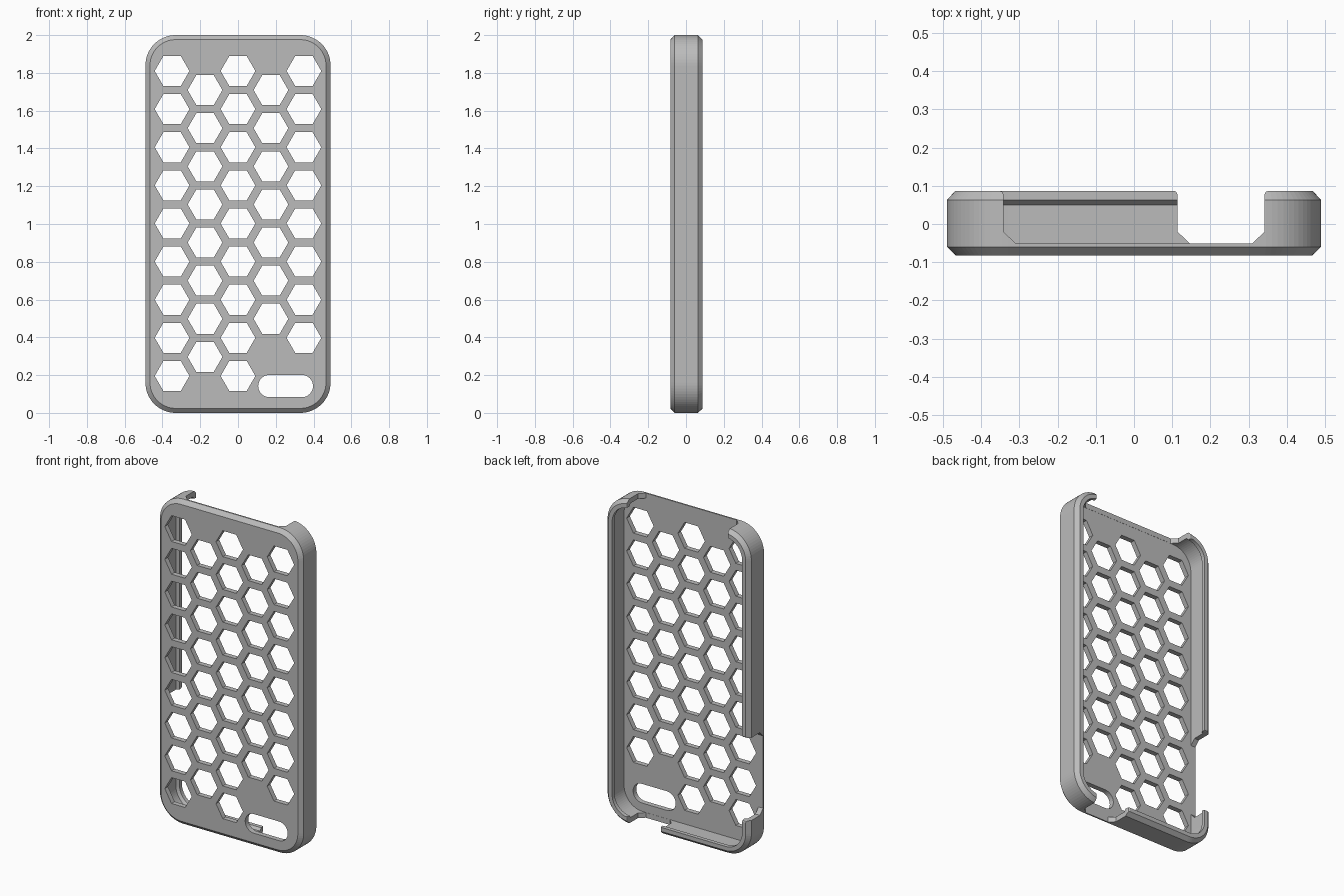
import bpy
import bmesh
from math import cos, sin, pi, radians
from mathutils import Vector

HALF_W, HEIGHT, CORNER = 0.49, 2.0, 0.16
FLOOR_Y, BACK_Y = -0.052, 0.087

default = bpy.data.objects.get("Cube")
if default:
    bpy.data.objects.remove(default)

grey = bpy.data.materials.new("plain_grey")
grey.use_nodes = True
colour = (0.5, 0.5, 0.5, 1)
grey.diffuse_color = colour
grey.node_tree.nodes["Principled BSDF"].inputs["Base Color"].default_value = colour


def make_object(name, bm):
    bmesh.ops.recalc_face_normals(bm, faces=bm.faces)
    mesh = bpy.data.meshes.new(name)
    bm.to_mesh(mesh)
    bm.free()
    obj = bpy.data.objects.new(name, mesh)
    bpy.context.collection.objects.link(obj)
    return obj


def loft(bm, rings):
    """Skin a stack of equal point rings and cap both ends."""
    loops = [[bm.verts.new(p) for p in ring] for ring in rings]
    n = len(loops[0])
    for a, b in zip(loops, loops[1:]):
        for i in range(n):
            j = (i + 1) % n
            bm.faces.new((a[i], a[j], b[j], b[i]))
    bm.faces.new(loops[0])
    bm.faces.new(loops[-1])


def rounded_outline(inset, y, steps=16):
    r = CORNER - inset
    cx, cz = HALF_W - CORNER, HEIGHT / 2 - CORNER
    ring = []
    for k, (sx, sz) in enumerate([(1, 1), (-1, 1), (-1, -1), (1, -1)]):
        for s in range(steps + 1):
            a = (k + s / steps) * pi / 2
            ring.append((sx * cx + r * cos(a), y, HEIGHT / 2 + sz * cz + r * sin(a)))
    return ring


def punch(bm, outline):
    """Prism through the front panel from an x, z outline."""
    loft(bm, [[(x, y, z) for x, z in outline] for y in (-0.2, 0)])


def wall_notch(bm, centre, along, across, half):
    """Opening in a wall: sloped corners at the floor, flared at the lip."""
    section = [(half - 0.032, FLOOR_Y + 0.001), (half, -0.02), (half, BACK_Y - 0.01),
               (half + 0.003, BACK_Y - 0.003), (half + 0.01, BACK_Y), (half + 0.01, 0.2)]
    section += [(-u, y) for u, y in reversed(section)]
    loft(bm, [[Vector(centre) + along * u + across * d + Vector((0, y, 0))
               for u, y in section] for d in (-0.09, 0.09)])


def subtract(target, cutter):
    cutter.hide_render = True
    mod = target.modifiers.new("cut", "BOOLEAN")
    mod.operation = "DIFFERENCE"
    mod.solver = "EXACT"
    mod.object = cutter
    graph = bpy.context.evaluated_depsgraph_get()
    mesh = bpy.data.meshes.new_from_object(target.evaluated_get(graph))
    target.modifiers.clear()
    target.data = mesh
    bpy.data.objects.remove(cutter)


# Tray: bevelled outer shell, inward lip, hollow interior
bm = bmesh.new()
profile = [(0.024, -0.083), (0, -0.06), (0, 0.063), (0.022, BACK_Y),
           (0.047, BACK_Y), (0.047, 0.063), (0.0315, 0.05), (0.0315, FLOOR_Y)]
loft(bm, [rounded_outline(inset, y) for inset, y in profile])
case = make_object("phone_case", bm)

# Honeycomb holes: columns with their own cell counts
bm = bmesh.new()
for column, count in enumerate([9, 8, 9, 7, 8]):
    x = (column - 2) * 0.1745
    top = 1.81 - (column % 2) * 0.101
    for row in range(count):
        z = top - row * 0.2018
        punch(bm, [(x + 0.092 * cos(k * pi / 3), z + 0.092 * sin(k * pi / 3))
                   for k in range(6)])

# Camera slot
slot = []
for side, start in ((1, -90), (-1, 90)):
    for s in range(17):
        a = radians(start + s * 180 / 16)
        slot.append((0.252 + side * 0.086 + 0.059 * cos(a), 0.142 + 0.059 * sin(a)))
punch(bm, slot)
subtract(case, make_object("panel_holes", bm))

# Openings in the top, bottom and side walls
X, Z = Vector((1, 0, 0)), Vector((0, 0, 1))
bm = bmesh.new()
wall_notch(bm, (0, 0, HEIGHT), X, Z, 0.342)
wall_notch(bm, (0.228, 0, 0), X, Z, 0.114)
wall_notch(bm, (-HALF_W, 0, 0.495), Z, X, 0.255)
subtract(case, make_object("wall_openings", bm))

case.data.materials.clear()
case.data.materials.append(grey)
